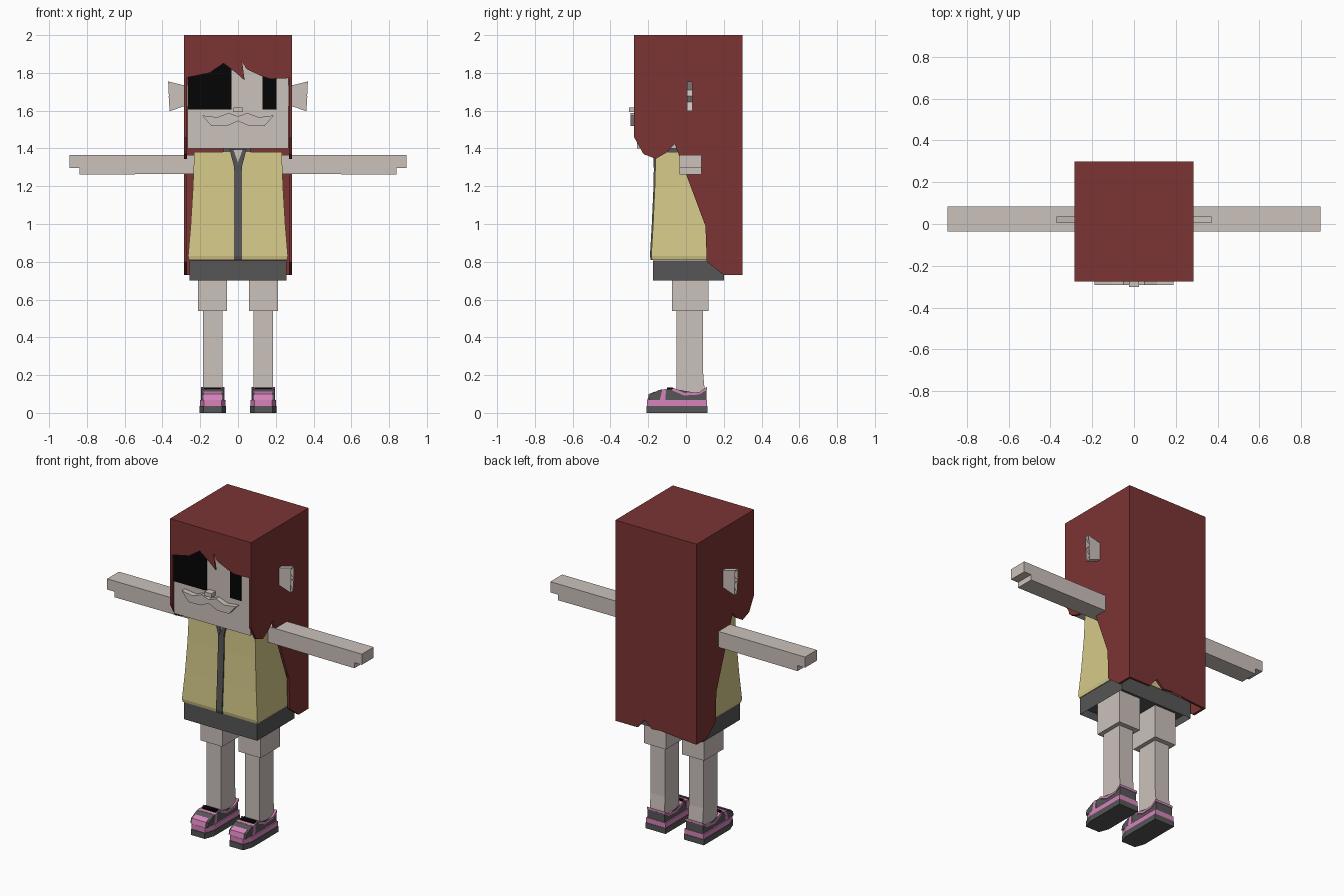
import bpy, bmesh

cube = bpy.data.objects.get("Cube")
if cube:
    bpy.data.objects.remove(cube, do_unlink=True)


def material(name, *rgb):
    """Material from 0-255 screen values, stored as linear."""
    col = [((c / 255 + 0.055) / 1.055) ** 2.4 if c > 10 else c / 255 / 12.92 for c in rgb] + [1]
    m = bpy.data.materials.new(name)
    m.use_nodes = True
    m.diffuse_color = col
    m.node_tree.nodes["Principled BSDF"].inputs["Base Color"].default_value = col
    return m


skin = material("pale skin", 203, 193, 187)
red = material("dark red hair", 124, 52, 52)
yellow = material("straw yellow", 213, 201, 137)
grey = material("charcoal grey", 86, 86, 86)
pink = material("pink", 214, 132, 186)
black = material("black", 5, 5, 5)


def finish(name, bm, mat):
    bmesh.ops.recalc_face_normals(bm, faces=bm.faces)
    mesh = bpy.data.meshes.new(name)
    bm.to_mesh(mesh)
    bm.free()
    mesh.materials.append(mat)
    ob = bpy.data.objects.new(name, mesh)
    bpy.context.collection.objects.link(ob)
    return ob


def bridge(bm, rings):
    """Skin between rings of points and cap both ends."""
    rings = [[bm.verts.new(p) for p in r] for r in rings]
    n = len(rings[0])
    for a, b in zip(rings, rings[1:]):
        for i in range(n):
            j = (i + 1) % n
            bm.faces.new((a[i], a[j], b[j], b[i]))
    return bm.faces.new(rings[0]), bm.faces.new(rings[-1])


def prism(name, pts, axis, lo, hi, mat):
    """Extrude an outline along one axis."""
    k = "xyz".index(axis)
    bm = bmesh.new()
    caps = bridge(bm, [[(*p[:k], d, *p[k:]) for p in pts] for d in (lo, hi)])
    if len(pts) > 4:
        bmesh.ops.triangulate(bm, faces=list(caps), ngon_method='EAR_CLIP')
    return finish(name, bm, mat)


def loft(name, rings, mat, hollow=0):
    """Stack rectangles given as (z, x0, x1, y0, y1), lowest first."""
    bm = bmesh.new()
    bottom, _ = bridge(bm, [[(a, c, z), (b, c, z), (b, d, z), (a, d, z)]
                            for z, a, b, c, d in rings])
    if hollow:
        bmesh.ops.inset_region(bm, faces=[bottom], thickness=0.015)
        bmesh.ops.translate(bm, verts=bottom.verts, vec=(0, 0, hollow))
    return finish(name, bm, mat)


def box(name, x0, x1, y0, y1, z0, z1, mat, hollow=0):
    return loft(name, [(z0, x0, x1, y0, y1), (z1, x0, x1, y0, y1)], mat, hollow)


# Head and face
box("head", -.268, .268, -.26, .28, 1.4, 1.97, skin)
box("eye_patch", -.266, -.035, -.264, -.258, 1.605, 1.85, black)
box("left_eye", .13, .205, -.264, -.258, 1.605, 1.8, black)
box("nose", -.025, .025, -.302, -.26, 1.592, 1.617, skin)
half = [(.05, 1.588), (.11, 1.565), (.19, 1.575), (.14, 1.518), (.06, 1.518)]
prism("moustache", [(0, 1.57)] + half + [(0, 1.545)] + [(-x, z) for x, z in half[::-1]],
      "y", -.293, -.26, skin)

# Hair shell: top, fringe, back and two slotted sides
box("hair_top", -.27, .27, -.265, .285, 1.985, 2, red)
fringe = [(-.27, 2), (-.27, 1.775), (-.15, 1.8), (-.07, 1.855), (-.04, 1.915),
          (-.032, 1.84), (-.01, 1.8), (.035, 1.76), (.015, 1.83), (0, 1.93),
          (.022, 1.86), (.045, 1.82), (.12, 1.785), (.17, 1.768), (.27, 1.772), (.27, 2)]
prism("hair_fringe", fringe, "y", -.275, -.265, red)
back = [(.27, 2), (.27, .73), (.13, .73), (.08, .79), (.03, .745), (-.03, .75),
        (-.08, .775), (-.14, .74), (-.27, .73), (-.27, 2)]
prism("hair_back", back, "y", .285, .3, red)
side = [(-.275, 2), (-.275, 1.46), (-.225, 1.37), (-.16, 1.345), (-.1, 1.38),
        (-.045, 1.44), (-.045, 1.78), (.08, 1.78), (.09, 1.35), (.11, .8),
        (.2, .73), (.3, .73), (.3, 2)]

# Torso: flared jacket, zip, collar and open skirt
front = [(.81, .26, -.18), (.83, .264, -.184), (1.0, .25, -.174), (1.2, .238, -.165), (1.38, .232, -.16)]
loft("jacket", [(z, -w, w, y, .02 - y) for z, w, y in front], yellow)
loft("zip", [(z, -.021, .021, y - .007, y + .01) for z, w, y in front[:-1]]
     + [(1.32, -.021, .021, -.17, -.15)], grey)
box("collar", -.08, .065, -.155, .12, 1.375, 1.399, grey)
prism("neck_opening", [(-.03, 1.395), (.03, 1.395), (0, 1.31)], "y", -.166, -.158, skin)
box("skirt", -.257, .257, -.175, .2, .7, .808, grey, hollow=.05)

# Shoe outlines
sole = [(-.07, .113), (.07, .113), (.07, -.15), (.048, -.21), (-.048, -.21), (-.07, -.15)]
upper = [(-.2, .068), (-.192, .097), (-.14, .122), (-.07, .128), (-.01, .098),
         (.07, .103), (.108, .13), (.108, .068)]
trim = [(-.075, .12), (-.07, .134), (-.01, .106), (.07, .11), (.11, .137),
        (.11, .122), (.07, .097), (-.01, .092)]
toe = [(-.205, .065), (-.197, .1), (-.165, .113), (-.17, .065)]
stripe = [(-.14, .065), (-.125, .124), (-.105, .126), (-.11, .065)]
ear = [(.265, 1.735), (.29, 1.735), (.37, 1.755), (.335, 1.71), (.367, 1.677),
       (.335, 1.645), (.362, 1.597), (.29, 1.622), (.265, 1.622)]
arm = [(.2, 1.265), (.84, 1.262), (.84, 1.297), (.892, 1.297), (.892, 1.365), (.2, 1.365)]
lapel = [(.012, 1.3), (.02, 1.3), (.045, 1.395), (.025, 1.395), (0, 1.325)]

# Mirrored parts
for s, tag in ((1, "left_"), (-1, "right_")):
    def flip(pts):
        return [(s * x, z) for x, z in pts]

    prism(tag + "hair_side", side, "x", s * .27, s * .285, red)
    prism(tag + "ear", flip(ear), "y", .005, .035, skin)
    prism(tag + "arm", flip(arm), "y", -.035, .083, skin)
    prism(tag + "lapel", flip(lapel), "y", -.172, -.155, grey)

    c = s * .134
    box(tag + "thigh", c - .077, c + .077, -.075, .12, .54, .76, skin)
    loft(tag + "shin", [(.08, c - .051, c + .051, -.05, .1), (.14, c - .051, c + .051, -.05, .097),
                        (.22, c - .051, c + .051, -.05, .09), (.56, c - .051, c + .051, -.05, .09)], skin)
    prism(tag + "shoe_sole", [(c + x, y) for x, y in sole], "z", 0, .036, grey)
    prism(tag + "shoe_band", [(c + x * .96, y * .98) for x, y in sole], "z", .036, .068, pink)
    prism(tag + "shoe_upper", upper, "x", c - .06, c + .06, grey)
    prism(tag + "shoe_trim", trim, "x", c - .063, c + .063, pink)
    prism(tag + "shoe_toe", toe, "x", c - .048, c + .048, pink)
    prism(tag + "shoe_stripe", stripe, "x", c - .063, c + .063, pink)
    box(tag + "shoe_lace", c - .045, c + .045, -.1, -.07, .12, .135, black)
